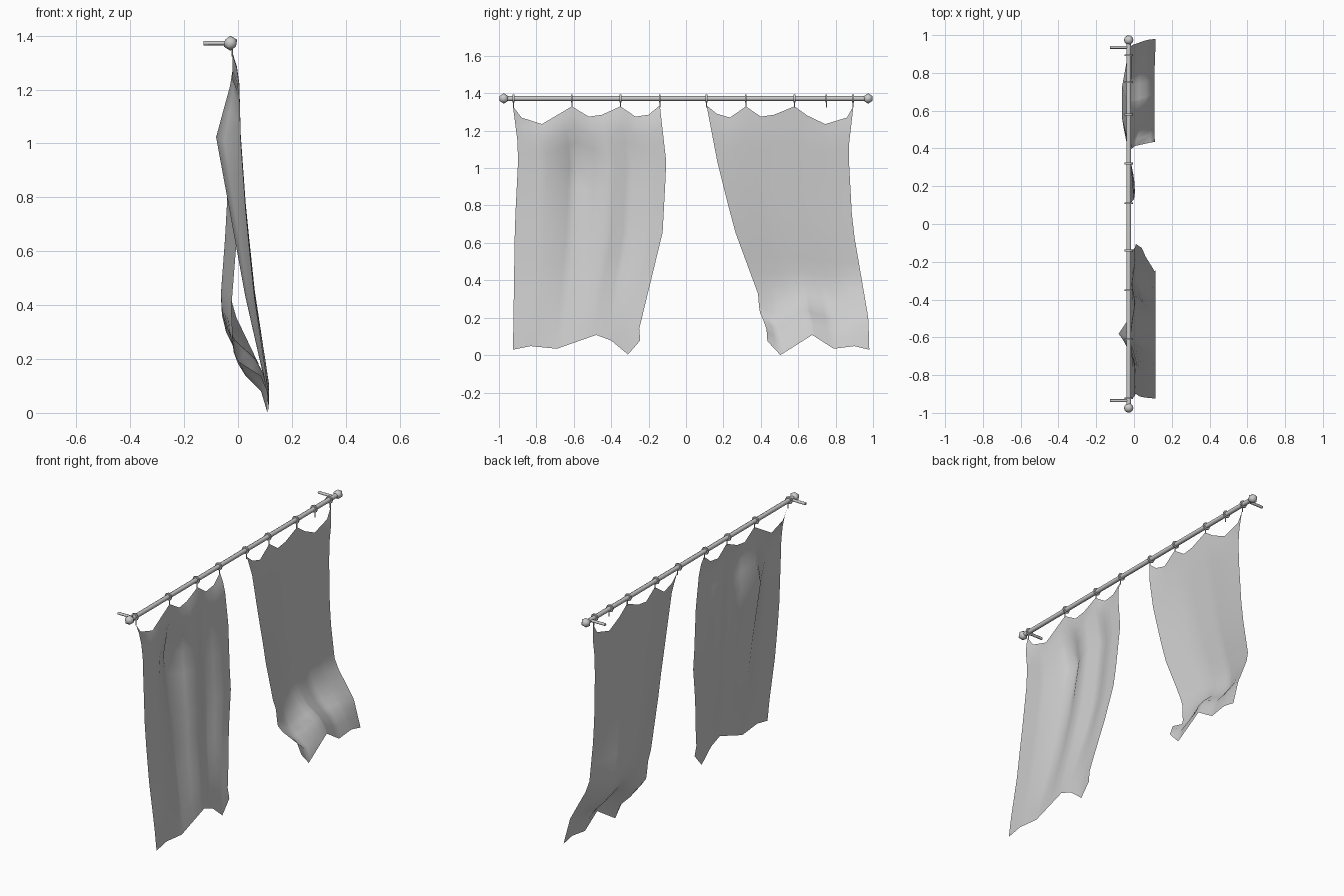
import bpy, bmesh, math
from mathutils import Matrix

if "Cube" in bpy.data.objects:
    bpy.data.objects.remove(bpy.data.objects["Cube"], do_unlink=True)

ROD_X, ROD_Z = -0.028, 1.372


def make_material(name, color):
    mat = bpy.data.materials.new(name)
    mat.use_nodes = True
    mat.diffuse_color = color
    mat.node_tree.nodes["Principled BSDF"].inputs["Base Color"].default_value = color
    return mat


GREY = make_material("light grey", (0.6, 0.6, 0.6, 1))


def finish(name, bm, angle):
    mesh = bpy.data.meshes.new(name)
    bm.to_mesh(mesh)
    bm.free()
    obj = bpy.data.objects.new(name, mesh)
    bpy.context.collection.objects.link(obj)
    mesh.materials.append(GREY)
    bpy.ops.object.select_all(action="DESELECT")
    obj.select_set(True)
    bpy.context.view_layer.objects.active = obj
    bpy.ops.object.shade_smooth_by_angle(angle=math.radians(angle))
    return obj


def cylinder(name, radius, length, center, axis, sides=8):
    bm = bmesh.new()
    turn = {"X": Matrix.Rotation(math.pi / 2, 4, "Y"),
            "Y": Matrix.Rotation(math.pi / 2, 4, "X"),
            "Z": Matrix.Identity(4)}[axis]
    bmesh.ops.create_cone(bm, cap_ends=True, segments=sides, radius1=radius,
                          radius2=radius, depth=length,
                          matrix=Matrix.Translation(center) @ turn)
    return finish(name, bm, 50)


def sample(points, t):
    """Linear interpolation along (position, value) pairs."""
    for (a, p), (b, q) in zip(points, points[1:]):
        if t <= b:
            return p + (q - p) * (t - a) / (b - a)
    return points[-1][1]


def normalised(points):
    a, b = points[0][0], points[-1][0]
    return [((y - a) / (b - a), z) for y, z in points]


def curtain(name, top, bottom, low_edge, high_edge, depth):
    """Cloth sheet between a scalloped top, a wavy hem and two side edges."""
    top_n, bot_n = normalised(top), normalised(bottom)
    cols = sorted({round(p[0], 3) for p in top_n + bot_n})
    rows = [0, .04, .09, .15, .24, .34, .44, .54, .64, .7, .75, .8, .85, .88, .91, .95, 1]
    bm = bmesh.new()
    grid = []
    for v in rows:
        line = []
        for u in cols:
            y0, y1 = sample(low_edge, v), sample(high_edge, v)
            straight_top = top[0][1] + (top[-1][1] - top[0][1]) * u
            straight_hem = bottom[0][1] + (bottom[-1][1] - bottom[0][1]) * u
            # Scallops fade out quickly so the cloth body stays even
            z = straight_top + (straight_hem - straight_top) * v
            z += (sample(top_n, u) - straight_top) * (1 - v) ** 3
            z += (sample(bot_n, u) - straight_hem) * v ** 5
            line.append(bm.verts.new((depth(u, v), y0 + (y1 - y0) * u, z)))
        grid.append(line)
    for r, s in zip(grid, grid[1:]):
        for i in range(len(cols) - 1):
            bm.faces.new((r[i], s[i], s[i + 1], r[i + 1]))
    return finish(name, bm, 80)


# Depth of each cloth
def straight_depth(u, v):
    base = sample([(0, -.02), (.06, .004), (.24, .01), (.46, .03), (.7, .062), (.9, .1), (1, .115)], v)
    ridge = sample([(0, 0), (.24, -.092), (.46, -.06), (.9, -.015), (1, 0)], v)
    pleat = sample([(0, 0), (.2, -.03), (.6, -.03), (1, 0)], v)
    return (base + ridge * math.exp(-((u - .41) / .1) ** 2)
            + pleat * math.exp(-((u - .76) / .08) ** 2))


def swept_depth(u, v):
    inner = sample([(0, -.02), (.08, 0), (.24, .005), (.5, 0), (.75, -.025), (.9, -.015), (.95, .085), (1, .11)], v)
    body = sample([(0, -.02), (.1, -.02), (.24, -.03), (.5, -.045), (.73, -.066), (.83, -.035), (.92, .075), (1, .108)], v)
    outer = sample([(0, -.02), (.08, -.01), (.24, -.015), (.5, -.022), (.72, -.025), (.88, .075), (1, .115)], v)
    return sample([(0, inner), (.35, body), (.65, body), (1, outer)], u)


curtain("straight_curtain",
        [(-.925, 1.33), (-.88, 1.27), (-.77, 1.235), (-.61, 1.33), (-.52, 1.275),
         (-.45, 1.285), (-.35, 1.33), (-.27, 1.275), (-.2, 1.285), (-.14, 1.335)],
        [(-.925, .029), (-.83, .048), (-.69, .034), (-.48, .108), (-.4, .078),
         (-.31, .003), (-.245, .078)],
        [(0, -.925), (.18, -.895), (.49, -.915), (1, -.925)],
        [(0, -.14), (.245, -.105), (.54, -.125), (.95, -.25), (1, -.245)],
        straight_depth)

curtain("swept_curtain",
        [(.11, 1.335), (.165, 1.29), (.235, 1.27), (.32, 1.33), (.4, 1.275), (.47, 1.285),
         (.58, 1.33), (.65, 1.28), (.745, 1.235), (.86, 1.27), (.895, 1.33)],
        [(.435, .075), (.505, 0), (.675, .108), (.79, .034), (.9, .048), (.98, .029)],
        [(0, .11), (.25, .17), (.53, .26), (.81, .39), (.87, .39), (.94, .43), (1, .435)],
        [(0, .895), (.18, .868), (.49, .89), (.87, .975), (1, .98)],
        swept_depth)

# Rod with end knobs and wall brackets
cylinder("curtain_rod", .013, 1.92, (ROD_X, 0, ROD_Z), "Y")
for side, label in ((-1, "front"), (1, "back")):
    bm = bmesh.new()
    bmesh.ops.create_icosphere(bm, subdivisions=1, radius=.028,
                               matrix=Matrix.Translation((ROD_X, side * .974, ROD_Z)))
    finish(label + "_knob", bm, 45)
    cylinder(label + "_wall_bracket", .008, .1, (ROD_X - .05, side * .935, ROD_Z), "X")

# Hanging rings, each with a thin hook
for i, y in enumerate((-.922, -.61, -.35, -.14, .11, .32, .58, .75, .893)):
    cylinder(f"ring_{i + 1}", .022, .009, (ROD_X, y, ROD_Z), "Y")
    cylinder(f"ring_hook_{i + 1}", .003, .034, (ROD_X + .006, y, 1.34), "Z", 5)
